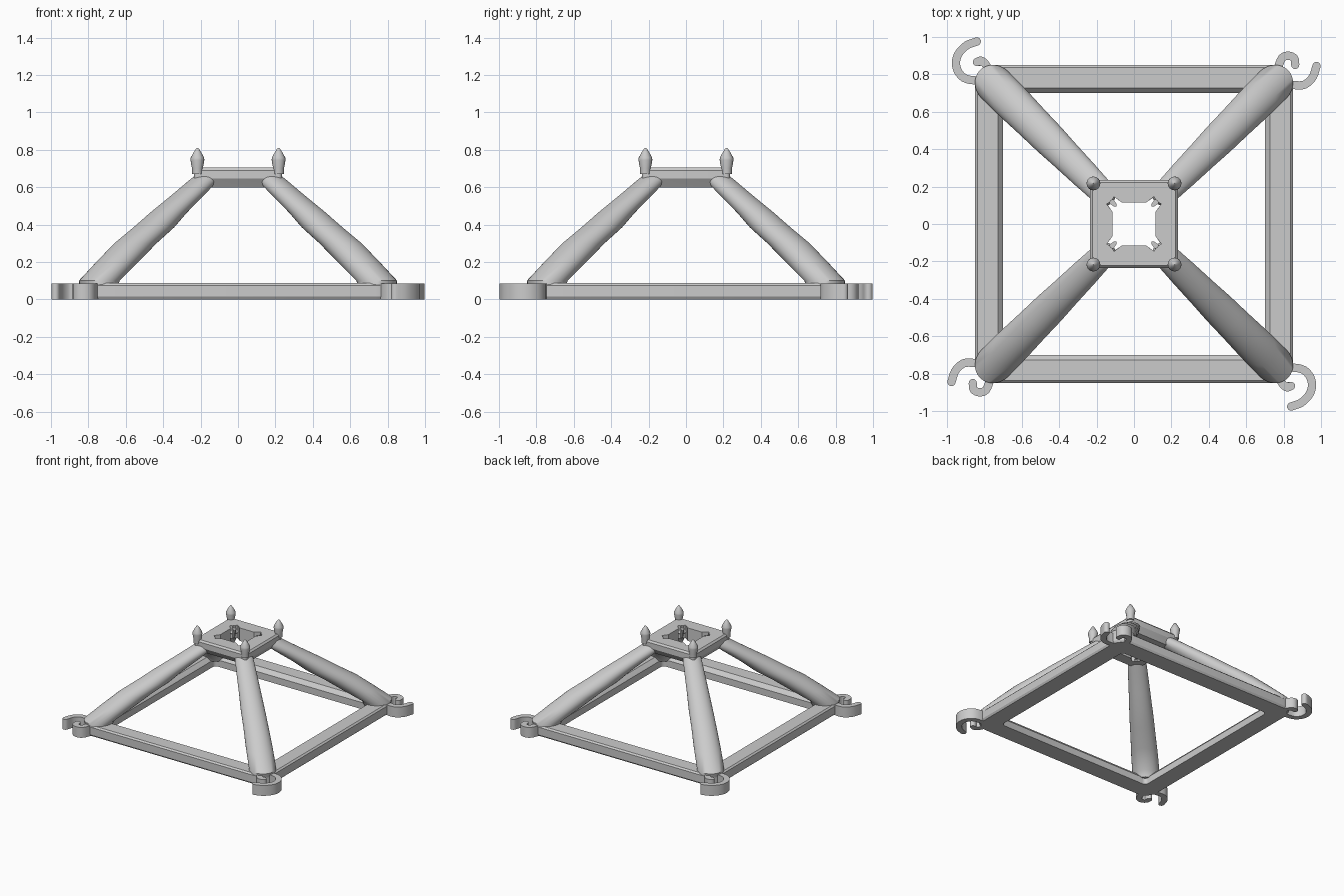
import bpy, bmesh, math
from mathutils import Vector

cube = bpy.data.objects.get("Cube")
if cube:
    bpy.data.objects.remove(cube)

grey = bpy.data.materials.new("matte_grey")
grey.use_nodes = True
grey.diffuse_color = (0.6, 0.6, 0.6, 1)
grey.node_tree.nodes["Principled BSDF"].inputs["Base Color"].default_value = grey.diffuse_color


def loft(name, rings, closed=False, smooth=30):
    """Bridge equal-sized rings of points; cap the ends unless closed."""
    bm = bmesh.new()
    loops = [[bm.verts.new(p) for p in ring] for ring in rings]
    pairs = list(zip(loops, loops[1:]))
    if closed:
        pairs.append((loops[-1], loops[0]))
    else:
        bm.faces.new(loops[0][::-1])
        bm.faces.new(loops[-1])
    for a, b in pairs:
        for i in range(len(a)):
            j = (i + 1) % len(a)
            bm.faces.new((a[i], a[j], b[j], b[i]))
    bmesh.ops.recalc_face_normals(bm, faces=bm.faces)
    mesh = bpy.data.meshes.new(name)
    bm.to_mesh(mesh)
    bm.free()
    mesh.materials.append(grey)
    ob = bpy.data.objects.new(name, mesh)
    bpy.context.collection.objects.link(ob)
    bpy.ops.object.select_all(action='DESELECT')
    ob.select_set(True)
    bpy.context.view_layer.objects.active = ob
    bpy.ops.object.shade_smooth_by_angle(angle=math.radians(smooth))
    return ob


def rounded_square(half, z, radius, steps=6):
    pts = []
    for k in range(4):
        corner = math.pi / 4 + k * math.pi / 2
        cx = math.copysign(half - radius, math.cos(corner))
        cy = math.copysign(half - radius, math.sin(corner))
        for s in range(steps + 1):
            a = k * math.pi / 2 + s / steps * math.pi / 2
            pts.append((cx + radius * math.cos(a), cy + radius * math.sin(a), z))
    return pts


def oval(centre, z, along, across, turn, n=24):
    """Horizontal oval whose long axis points along the turn angle."""
    u = Vector((math.cos(turn), math.sin(turn), 0))
    v = Vector((-u.y, u.x, 0))
    c = u * centre * math.sqrt(2) + Vector((0, 0, z))
    return [c + u * along * math.cos(t) + v * across * math.sin(t)
            for t in (2 * math.pi * i / n for i in range(n))]


# Square base frame: half width, height, corner radius around the section
base = [(0.84, 0, 0.1), (0.85, 0.015, 0.11), (0.85, 0.075, 0.11), (0.838, 0.087, 0.1),
        (0.728, 0.087, 0.03), (0.70, 0.055, 0.03), (0.70, 0, 0.03)]
loft("base_frame", [rounded_square(*p) for p in base], closed=True)


# Top plate with a pointed notch in each corner of its opening
def opening(z):
    corner = [(0.115, 0.065), (0.152, 0.105), (0.13, 0.115), (0.125, 0.125),
              (0.115, 0.13), (0.105, 0.152), (0.065, 0.115)]
    return [(x * c - y * s, x * s + y * c, z)
            for c, s in ((1, 0), (0, 1), (-1, 0), (0, -1)) for x, y in corner]


plate = [(0.205, 0.598, 0.015), (0.235, 0.645, 0.02), (0.235, 0.69, 0.02), (0.223, 0.704, 0.015)]
loft("top_plate", [rounded_square(*p) for p in plate] + [opening(0.704), opening(0.598)], closed=True)

# Legs: centre, height, radius along the lean, radius across
leg = [(0.745, 0.05, 0.10, 0.10), (0.742, 0.10, 0.115, 0.102), (0.645, 0.20, 0.125, 0.1),
       (0.548, 0.30, 0.13, 0.094), (0.45, 0.385, 0.126, 0.09), (0.37, 0.465, 0.112, 0.083),
       (0.265, 0.56, 0.098, 0.076), (0.175, 0.645, 0.085, 0.068), (0.16, 0.68, 0.045, 0.045)]
finial = [(0.67, 0.028), (0.70, 0.029), (0.745, 0.037), (0.757, 0.036),
          (0.785, 0.021), (0.804, 0.009), (0.81, 0.002)]
names = ["back_left", "back_right", "front_right", "front_left"]
for k, name in enumerate(names):
    turn = math.pi / 4 + k * math.pi / 2
    loft(name + "_leg", [oval(*p, turn) for p in leg], smooth=50)
    # Corner finial and the small spur inside the opening
    loft(name + "_finial", [oval(0.217, z, r, r, turn, 16) for z, r in finial])
    loft(name + "_spur", [oval(c, z, 0.035, 0.014, turn, 8)
                          for c, z in ((0.135, 0.61), (0.118, 0.685))])


# Flat hooks: a strip with round ends that follows a smooth path
def hook(name, path, turn, width=0.044, height=0.085):
    pts = [Vector(p) for p in path]
    fine = []
    ext = [2 * pts[0] - pts[1]] + pts + [2 * pts[-1] - pts[-2]]
    for i in range(1, len(ext) - 2):
        a, b, c, d = ext[i - 1:i + 3]
        for t in (0, 0.25, 0.5, 0.75):
            fine.append(0.5 * (2 * b + (c - a) * t + (2 * a - 5 * b + 4 * c - d) * t * t
                               + (3 * b - a - 3 * c + d) * t ** 3))
    fine.append(pts[-1])
    left, right = [], []
    for i, p in enumerate(fine):
        d = (fine[min(i + 1, len(fine) - 1)] - fine[max(i - 1, 0)]).normalized()
        n = Vector((-d.y, d.x)) * width / 2
        left.append(p + n)
        right.append(p - n)
        if i == 0:
            start = (p, d)
    tip, d = start
    side = Vector((-d.y, d.x))
    cap = [tip + width / 2 * (-side * math.cos(a) - d * math.sin(a))
           for a in (math.pi * s / 6 for s in range(1, 6))]
    outline = left + right[::-1] + cap
    c, s = math.cos(turn), math.sin(turn)
    ring = [(p.x * c - p.y * s, p.x * s + p.y * c) for p in outline]
    loft(name, [[(x, y, z) for x, y in ring] for z in (0, height)], smooth=35)


hooks = {
    "wide_hook": [(-0.84, 0.976), (-0.895, 0.955), (-0.938, 0.91), (-0.952, 0.86),
                  (-0.937, 0.81), (-0.895, 0.775), (-0.81, 0.765)],
    "curl_peg": [(-0.84, 0.866), (-0.817, 0.873), (-0.795, 0.855), (-0.775, 0.82)],
    "open_hook": [(0.976, 0.845), (0.958, 0.79), (0.925, 0.753), (0.885, 0.741), (0.8, 0.75)],
    "curl_hook": [(0.862, 0.85), (0.857, 0.885), (0.825, 0.9), (0.79, 0.885), (0.765, 0.82)],
}
for name, path in hooks.items():
    hook("back_" + name, path, 0)
    hook("front_" + name, path, math.pi)
